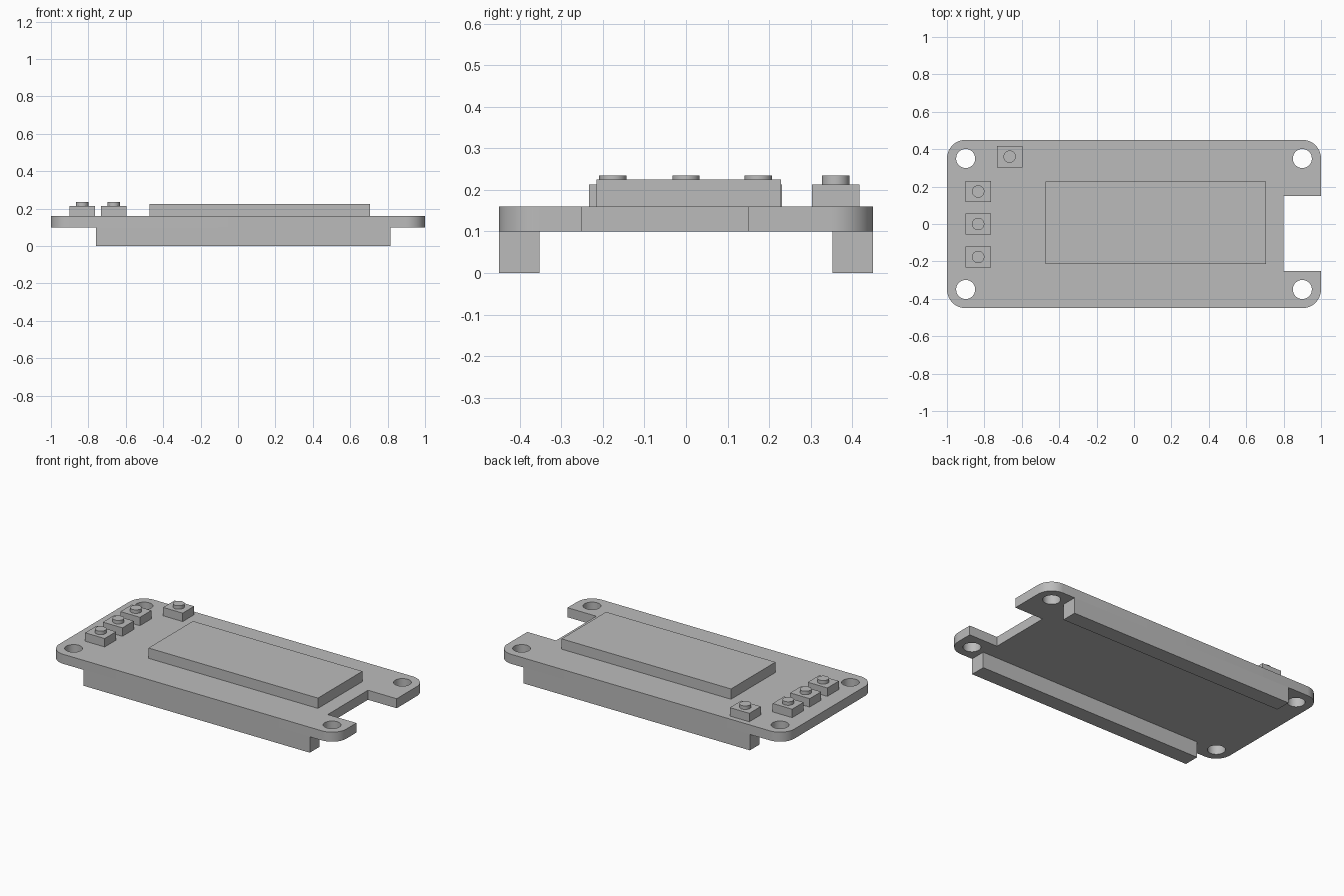
import bpy, bmesh
from math import radians, cos, sin, pi

default = bpy.data.objects.get("Cube")
if default:
    bpy.data.objects.remove(default, do_unlink=True)

grey = bpy.data.materials.new("plain_grey")
grey.use_nodes = True
grey.diffuse_color = (0.5, 0.5, 0.5, 1)
grey.node_tree.nodes["Principled BSDF"].inputs["Base Color"].default_value = (0.5, 0.5, 0.5, 1)


def prism(name, outline, z0, z1):
    """Extrude a counter-clockwise outline from z0 up to z1."""
    bm = bmesh.new()
    base = bm.faces.new([bm.verts.new((x, y, z0)) for x, y in outline])
    top = bmesh.ops.extrude_face_region(bm, geom=[base], use_keep_orig=True)
    moved = [v for v in top["geom"] if isinstance(v, bmesh.types.BMVert)]
    bmesh.ops.translate(bm, verts=moved, vec=(0, 0, z1 - z0))
    bmesh.ops.recalc_face_normals(bm, faces=bm.faces)
    mesh = bpy.data.meshes.new(name)
    bm.to_mesh(mesh)
    bm.free()
    mesh.materials.append(grey)
    obj = bpy.data.objects.new(name, mesh)
    bpy.context.collection.objects.link(obj)
    return obj


def arc(cx, cy, r, start, end, n):
    angles = [radians(start + (end - start) * i / n) for i in range(n + 1)]
    return [(cx + r * cos(a), cy + r * sin(a)) for a in angles]


def circle(cx, cy, r, n=32):
    return arc(cx, cy, r, 0, 360, n)[:-1]


def box(name, x0, x1, y0, y1, z0, z1):
    return prism(name, [(x0, y0), (x1, y0), (x1, y1), (x0, y1)], z0, z1)


def smooth(obj):
    bpy.ops.object.select_all(action="DESELECT")
    obj.select_set(True)
    bpy.context.view_layer.objects.active = obj
    bpy.ops.object.shade_smooth_by_angle(angle=radians(30))


BOTTOM, TOP = 0.1, 0.16
HX, HY, R = 0.9, 0.35, 0.1

# Circuit board: rounded corners with a connector notch on the +x end
outline = (arc(-HX, -HY, R, 180, 270, 12) + arc(HX, -HY, R, 270, 360, 12)
           + [(1, -0.25), (0.8, -0.25), (0.8, 0.15), (1, 0.15)]
           + arc(HX, HY, R, 0, 90, 12) + arc(-HX, HY, R, 90, 180, 12))
board = prism("board", outline, BOTTOM, TOP)

# Mounting holes through the corners
for sx in (-1, 1):
    for sy in (-1, 1):
        cutter = prism("hole_cutter", circle(sx * HX, sy * HY, 0.051), 0.05, 0.2)
        cutter.hide_render = True
        mod = board.modifiers.new("hole", "BOOLEAN")
        mod.operation = "DIFFERENCE"
        mod.solver = "EXACT"
        mod.object = cutter
        bpy.context.view_layer.objects.active = board
        bpy.ops.object.modifier_apply(modifier=mod.name)
        bpy.data.objects.remove(cutter, do_unlink=True)
smooth(board)

# Pin header rails beneath the long edges
box("front_header", -0.76, 0.815, -0.45, -0.352, 0, BOTTOM)
box("back_header", -0.76, 0.815, 0.352, 0.45, 0, BOTTOM)

# Display panel
box("display", -0.473, 0.707, -0.215, 0.228, TOP, 0.225)

# Push buttons: square housing with a round cap
buttons = {"front_button": (-0.833, -0.176), "middle_button": (-0.833, 0),
           "back_button": (-0.833, 0.174), "side_button": (-0.665, 0.36)}
for name, (x, y) in buttons.items():
    box(name + "_housing", x - 0.068, x + 0.068, y - 0.057, y + 0.057, TOP, 0.213)
    smooth(prism(name + "_cap", circle(x, y, 0.033), 0.213, 0.235))
